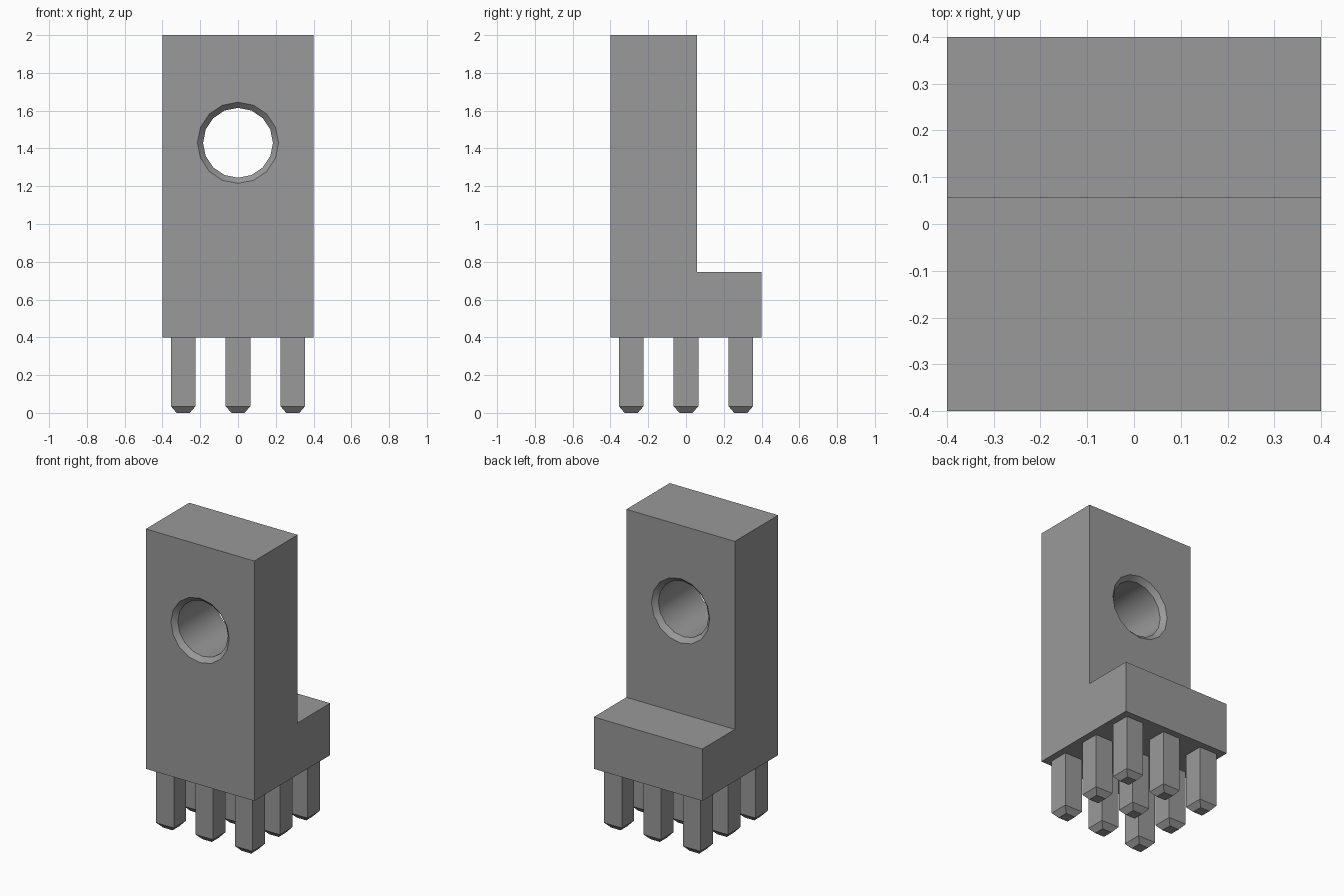
import bpy, bmesh, math
from mathutils import Matrix

cube = bpy.data.objects.get("Cube")
if cube:
    bpy.data.objects.remove(cube, do_unlink=True)

grey = bpy.data.materials.new("plain grey")
grey.use_nodes = True
colour = (0.32, 0.32, 0.32, 1)
grey.diffuse_color = colour
grey.node_tree.nodes["Principled BSDF"].inputs["Base Color"].default_value = colour


def add_object(name, bm):
    bmesh.ops.recalc_face_normals(bm, faces=bm.faces)
    mesh = bpy.data.meshes.new(name)
    bm.to_mesh(mesh)
    bm.free()
    mesh.materials.append(grey)
    obj = bpy.data.objects.new(name, mesh)
    bpy.context.collection.objects.link(obj)
    return obj


def loft(name, rings):
    """Join equal-length rings of points into a capped solid."""
    bm = bmesh.new()
    loops = [[bm.verts.new(p) for p in ring] for ring in rings]
    n = len(loops[0])
    for a, b in zip(loops, loops[1:]):
        for i in range(n):
            j = (i + 1) % n
            bm.faces.new((a[i], a[j], b[j], b[i]))
    bm.faces.new(loops[0])
    bm.faces.new(loops[-1])
    return add_object(name, bm)


# L-shaped body, side profile (y, z) extruded across x
FRONT, BACK, STEP = -0.4, 0.057, 0.4
profile = [(FRONT, 0.4), (STEP, 0.4), (STEP, 0.746), (BACK, 0.746), (BACK, 2), (FRONT, 2)]
body = loft("bracket_body", [[(x, y, z) for y, z in profile] for x in (-0.4, 0.4)])

# Round through-hole, chamfered at both ends
BORE, RIM, DEPTH, HOLE_Z, SIDES = 0.185, 0.215, 0.03, 1.43, 16
stations = [(FRONT - 0.03, RIM + 0.03), (FRONT + DEPTH, BORE),
            (BACK - DEPTH, BORE), (BACK + 0.03, RIM + 0.03)]
angles = [2 * math.pi * i / SIDES for i in range(SIDES)]
cutter = loft("hole_cutter", [[(r * math.sin(a), y, HOLE_Z + r * math.cos(a)) for a in angles]
                              for y, r in stations])
cutter.hide_render = True
cut = body.modifiers.new("hole", 'BOOLEAN')
cut.operation = 'DIFFERENCE'
cut.solver = 'EXACT'
cut.object = cutter
bpy.ops.object.select_all(action='DESELECT')
body.select_set(True)
bpy.context.view_layer.objects.active = body
bpy.ops.object.modifier_apply(modifier=cut.name)
bpy.data.objects.remove(cutter, do_unlink=True)
bpy.ops.object.shade_smooth_by_angle(angle=math.radians(30))

# Three by three grid of square pins with tapered tips
SQUARE = [(-1, -1), (1, -1), (1, 1), (-1, 1)]
PIN = [(0, 0.035), (0.035, 0.065), (0.4, 0.065)]
for row, y in zip(("front", "middle", "back"), (-0.29, 0, 0.29)):
    for side, x in zip(("right", "centre", "left"), (-0.29, 0, 0.29)):
        loft(f"pin_{row}_{side}", [[(x + sx * h, y + sy * h, z) for sx, sy in SQUARE]
                                   for z, h in PIN])
